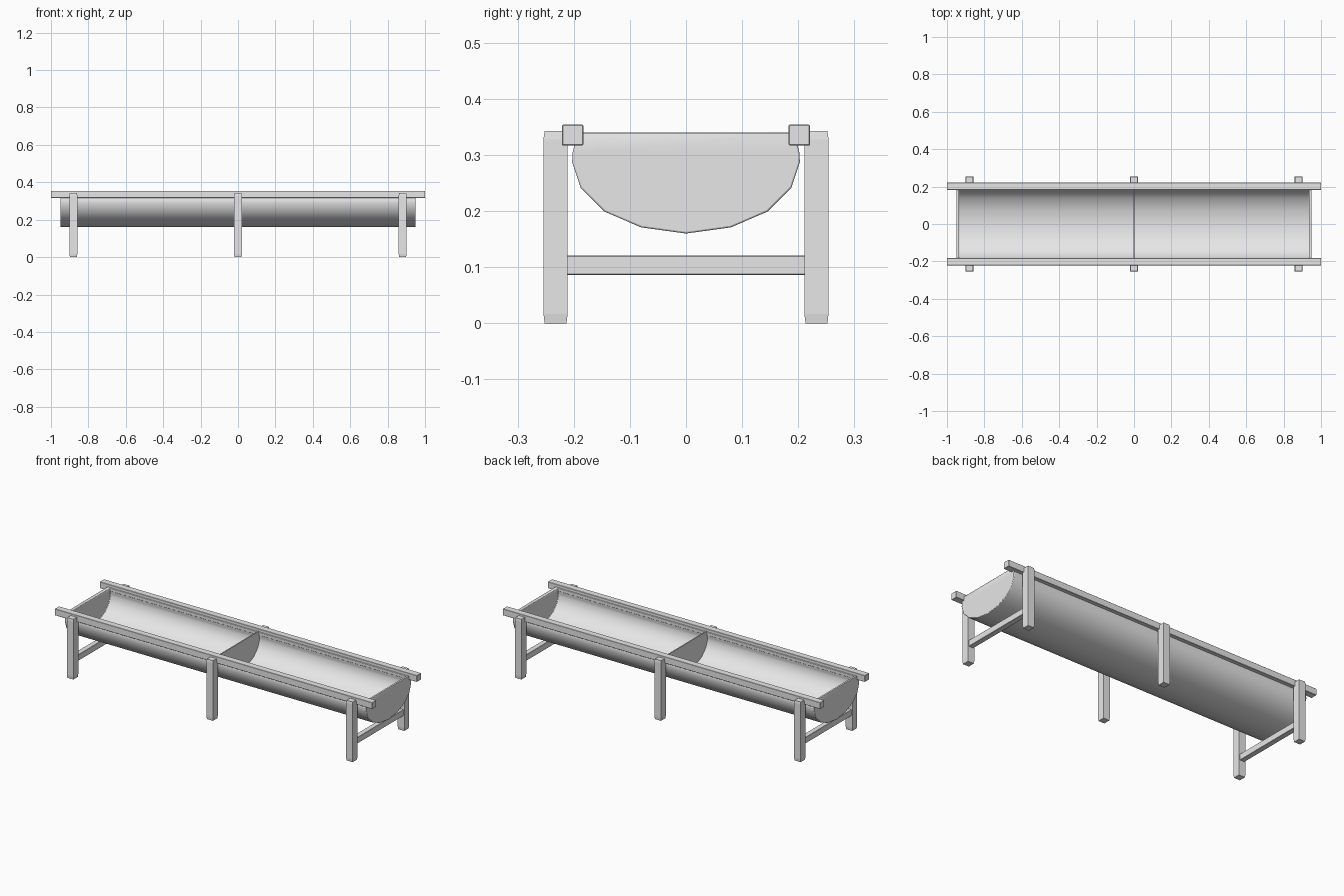
import bpy, bmesh, math

if "Cube" in bpy.data.objects:
    bpy.data.objects.remove(bpy.data.objects["Cube"], do_unlink=True)

grey = bpy.data.materials.new("plain grey")
grey.use_nodes = True
grey.diffuse_color = (0.8, 0.8, 0.8, 1)
grey.node_tree.nodes["Principled BSDF"].inputs["Base Color"].default_value = (0.8, 0.8, 0.8, 1)


def finish(bm, name):
    mesh = bpy.data.meshes.new(name)
    bm.to_mesh(mesh)
    bm.free()
    mesh.materials.append(grey)
    obj = bpy.data.objects.new(name, mesh)
    bpy.context.collection.objects.link(obj)
    return obj


def loft(name, rings, open_top=False):
    """Join rings of equal length into a closed solid."""
    bm = bmesh.new()
    loops = [[bm.verts.new(p) for p in ring] for ring in rings]
    n = len(loops[0])
    for a, b in zip(loops, loops[1:]):
        for i in range(n):
            j = (i + 1) % n
            bm.faces.new((a[i], a[j], b[j], b[i]))
    bm.faces.new(loops[0][::-1])
    bm.faces.new(loops[-1])
    bmesh.ops.recalc_face_normals(bm, faces=bm.faces[:])
    if open_top:
        bm.normal_update()
        lid = [f for f in bm.faces if f.normal.z > 0.9]
        bmesh.ops.delete(bm, geom=lid, context="FACES")
    return finish(bm, name)


def box(name, centre, size, bevel=0.0015):
    bm = bmesh.new()
    bmesh.ops.create_cube(bm, size=1)
    for v in bm.verts:
        v.co = [c + k * s for c, k, s in zip(centre, v.co, size)]
    obj = finish(bm, name)
    mod = obj.modifiers.new("edges", "BEVEL")
    mod.width = bevel
    return obj


def rect(cx, cy, hx, hy, z):
    return [(cx + sx * hx, cy + sy * hy, z)
            for sx, sy in ((-1, -1), (1, -1), (1, 1), (-1, 1))]


# Half section of the basin, from the bottom up to the rim
RIM = 0.34
half = [(0, 0.160), (0.08, 0.171), (0.145, 0.199), (0.188, 0.242),
        (0.203, 0.287), (0.202, 0.305), (0.193, RIM)]
section = [(-y, z) for y, z in half[:0:-1]] + half


def slice_at(x, scale=1.0):
    return [(x, y * scale, RIM + (z - RIM) * scale) for y, z in section]


# Basin shell
basin = loft("basin", [slice_at(-0.95), slice_at(0.95)], open_top=True)
shell = basin.modifiers.new("wall", "SOLIDIFY")
shell.thickness = 0.014
shell.offset = -1
shell.use_even_offset = True
soft = basin.modifiers.new("soft_edges", "BEVEL")
soft.width = 0.003
soft.segments = 2
soft.limit_method = "ANGLE"
soft.angle_limit = math.radians(60)

# Middle partition
loft("partition", [slice_at(-0.003, 0.96), slice_at(0.003, 0.96)])

# Rails and posts on both long sides
for side, label in ((-1, "front"), (1, "back")):
    box(label + "_rail", (0, side * 0.202, 0.3355), (2, 0.038, 0.037))
    for x, place in ((-0.88, "right"), (0, "middle"), (0.88, "left")):
        y = side * 0.2325
        loft(f"{label}_{place}_post", [
            rect(x, y, 0.019, 0.0195, 0),
            rect(x, y, 0.021, 0.0215, 0.017),
            rect(x, y, 0.021, 0.0215, 0.328),
            rect(x, y, 0.019, 0.0195, 0.343)])

# Crossbars between the end posts
for x, place in ((-0.88, "right"), (0.88, "left")):
    box(place + "_crossbar", (x, 0, 0.1035), (0.03, 0.43, 0.035))

# Smooth shading on the basin only
bpy.ops.object.select_all(action="DESELECT")
basin.select_set(True)
bpy.context.view_layer.objects.active = basin
bpy.ops.object.shade_smooth_by_angle(angle=math.radians(50))
